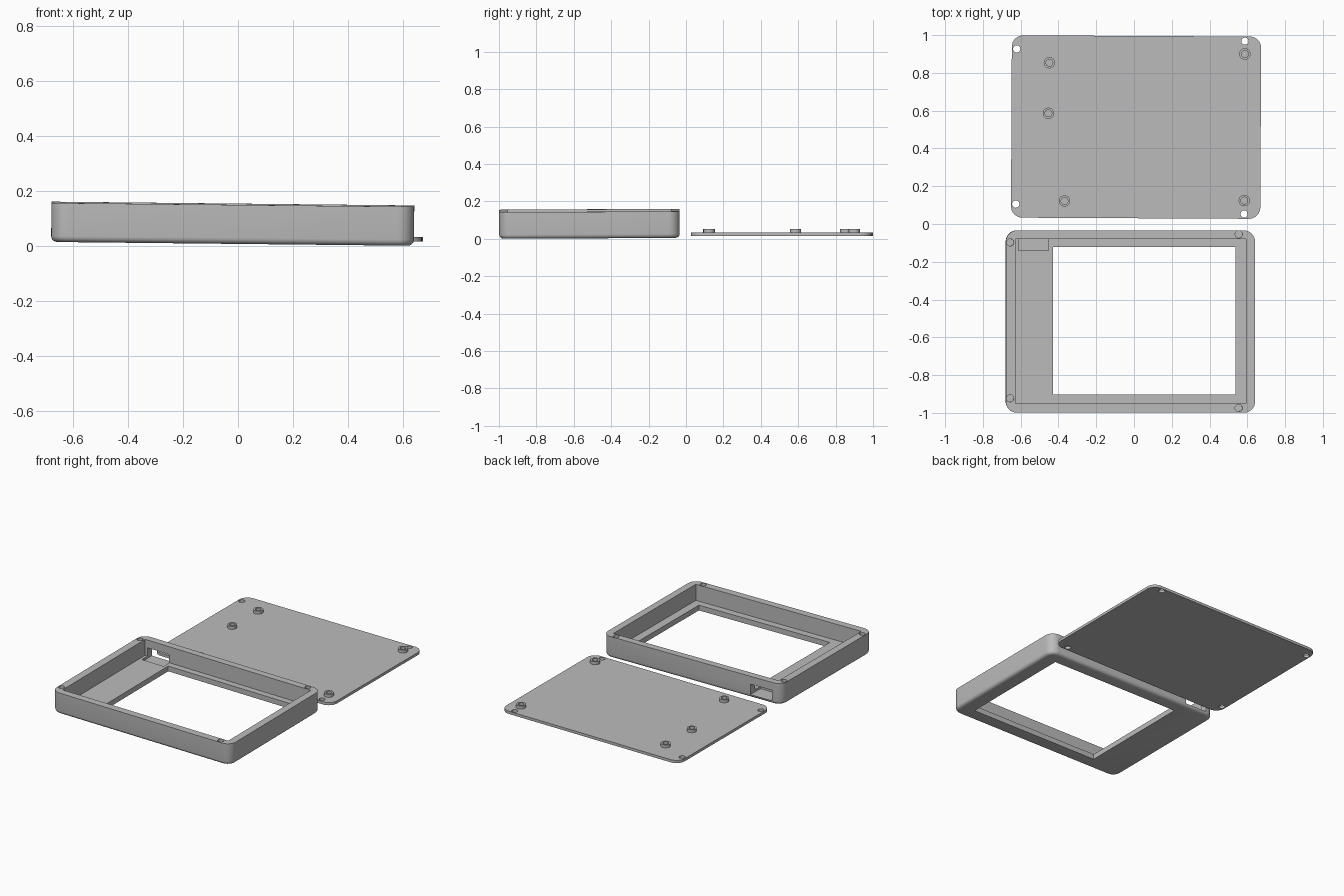
import bpy, bmesh, math
from mathutils import Matrix

if "Cube" in bpy.data.objects:
    bpy.data.objects.remove(bpy.data.objects["Cube"])

grey = bpy.data.materials.new("matte_grey")
grey.diffuse_color = (0.5, 0.5, 0.5, 1)
grey.use_nodes = True
grey.node_tree.nodes["Principled BSDF"].inputs["Base Color"].default_value = grey.diffuse_color


def loop(w, d, r, inset=0.0, seg=8):
    """Rounded rectangle outline, centred on the origin."""
    pts = []
    for i, (sx, sy) in enumerate(((1, 1), (-1, 1), (-1, -1), (1, -1))):
        for k in range(seg + 1):
            a = math.pi / 2 * (i + k / seg)
            pts.append((sx * (w / 2 - r) + (r - inset) * math.cos(a),
                        sy * (d / 2 - r) + (r - inset) * math.sin(a)))
    return pts


def make(name, bm):
    bmesh.ops.recalc_face_normals(bm, faces=bm.faces)
    me = bpy.data.meshes.new(name)
    bm.to_mesh(me)
    bm.free()
    ob = bpy.data.objects.new(name, me)
    bpy.context.collection.objects.link(ob)
    me.materials.append(grey)
    return ob


def stack(name, levels):
    """Closed solid through outlines at rising heights."""
    bm = bmesh.new()
    rings = [[bm.verts.new((x, y, z)) for x, y in pts] for pts, z in levels]
    for a, b in zip(rings, rings[1:]):
        for i in range(len(a)):
            j = (i + 1) % len(a)
            bm.faces.new((a[i], a[j], b[j], b[i]))
    bm.faces.new(rings[0][::-1])
    bm.faces.new(rings[-1])
    return make(name, bm)


def box(name, x0, x1, y0, y1, z0, z1):
    pts = [(x0, y0), (x1, y0), (x1, y1), (x0, y1)]
    return stack(name, [(pts, z0), (pts, z1)])


def rod(name, x, y, r, z0, z1):
    pts = [(x + r * math.cos(t * math.pi / 16), y + r * math.sin(t * math.pi / 16)) for t in range(32)]
    return stack(name, [(pts, z0), (pts, z1)])


def cut(ob, cutters, op='DIFFERENCE'):
    bpy.context.view_layer.objects.active = ob
    for c in cutters:
        m = ob.modifiers.new("cut", 'BOOLEAN')
        m.operation, m.solver, m.object = op, 'EXACT', c
        bpy.ops.object.modifier_apply(modifier=m.name)
        bpy.data.objects.remove(c)


def finish(ob, matrix):
    ob.matrix_world = matrix
    bpy.ops.object.select_all(action='DESELECT')
    ob.select_set(True)
    bpy.context.view_layer.objects.active = ob
    bpy.ops.object.shade_smooth_by_angle(angle=math.radians(30))


# Bezel frame: rounded tray with a filleted lower edge
W, D, H, R, F = 1.32, 0.965, 0.142, 0.06, 0.022
cx, cy = -0.02, -0.516
levels = []
for k in range(6):
    a = math.pi / 2 * k / 5
    levels.append((loop(W, D, R, F * (1 - math.sin(a))), F * (1 - math.cos(a))))
levels.append((loop(W, D, R), H))
frame = stack("bezel_frame", levels)


def fbox(name, x0, x1, y0, y1, z0, z1):
    return box(name, x0 - cx, x1 - cx, y0 - cy, y1 - cy, z0, z1)


cuts = [fbox("cavity", -0.63, 0.592, -0.95, -0.08, 0.035, 0.3),
        fbox("window", -0.43, 0.537, -0.903, -0.122, -0.1, 0.1),
        fbox("port", -0.612, -0.452, -0.14, 0.05, 0.02, 0.09)]
# Blind screw holes in the rim
for x, y in ((-0.657, -0.097), (-0.657, -0.922), (0.553, -0.054), (0.553, -0.973)):
    cuts.append(rod("screw_hole", x - cx, y - cy, 0.019, 0.05, 0.3))
cut(frame, cuts)
# The frame rests at a very slight tilt
finish(frame, Matrix.Translation((cx, cy, 0.0095)) @ Matrix.Rotation(0.0105, 4, 'Y') @ Matrix.Rotation(0.005, 4, 'X'))

# Back plate, turned very slightly, with screw holes at the corners
px, py = 0.011, 0.513
place = Matrix.Translation((px, py, 0.015)) @ Matrix.Rotation(-0.005, 4, 'Z')
inv = place.inverted()


def local(x, y):
    v = inv @ Matrix.Translation((x, y, 0)).translation
    return v.x, v.y


outline = loop(1.32, 0.965, 0.06)
plate = stack("back_plate", [(outline, 0), (outline, 0.018)])
cut(plate, [rod("plate_hole", *local(x, y), 0.019, -0.1, 0.1)
            for x, y in ((-0.621, 0.927), (0.587, 0.968), (-0.626, 0.105), (0.583, 0.053))])
finish(plate, place)

# Hollow standoffs on the plate
for i, (x, y) in enumerate(((-0.448, 0.854), (-0.453, 0.586), (0.587, 0.9), (-0.368, 0.122), (0.584, 0.124))):
    u, v = local(x, y)
    post = rod(f"standoff_{i + 1}", u, v, 0.03, 0.016, 0.038)
    cut(post, [rod("bore", u, v, 0.018, 0.018, 0.2)])
    finish(post, place)
